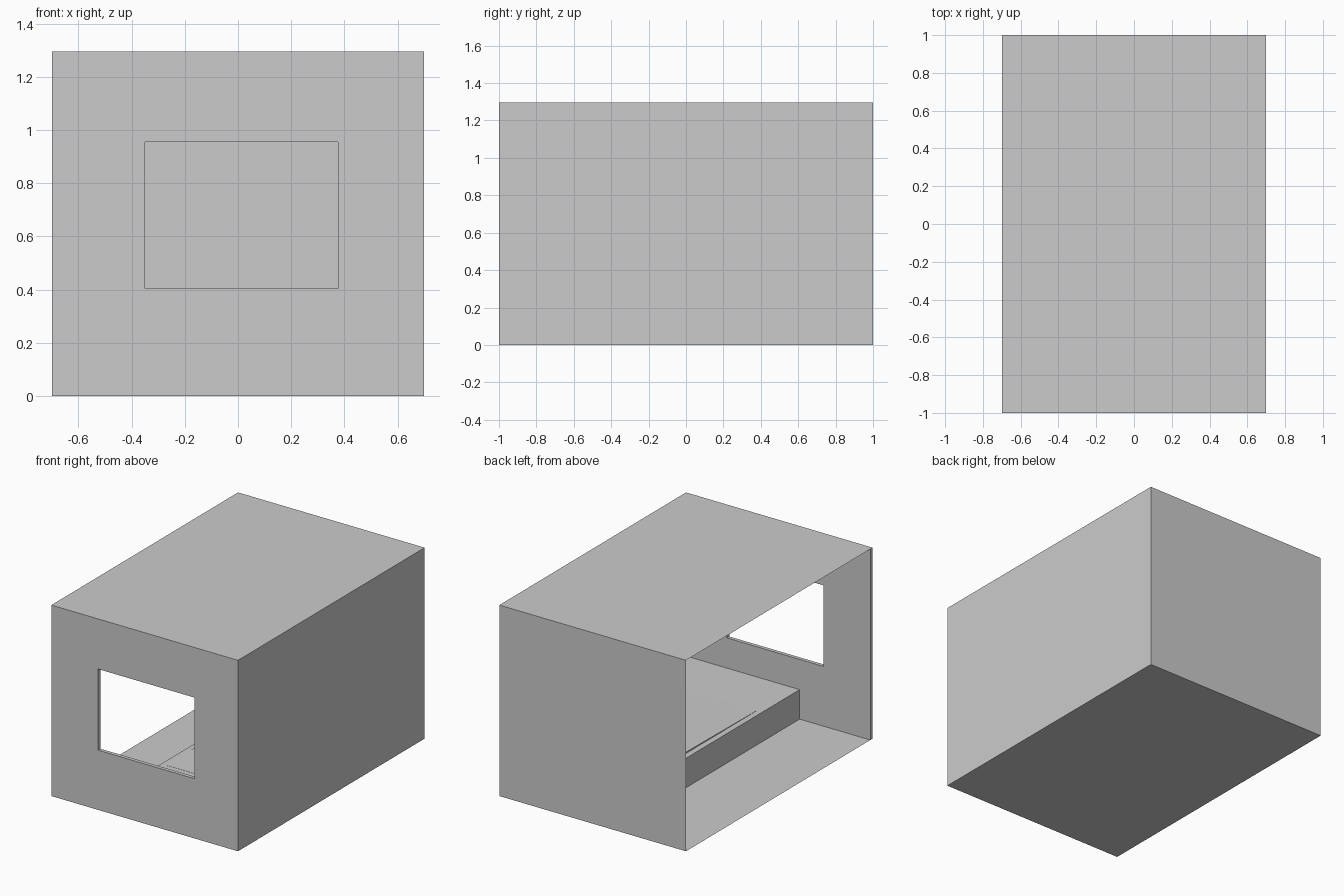
import bpy, bmesh

if "Cube" in bpy.data.objects:
    bpy.data.objects.remove(bpy.data.objects["Cube"])

X, Y, H, T = 0.70, 1.0, 1.295, 0.025   # half width, half length, height, window wall thickness


def mesh_object(name, bm):
    me = bpy.data.meshes.new(name)
    bm.to_mesh(me)
    bm.free()
    ob = bpy.data.objects.new(name, me)
    bpy.context.collection.objects.link(ob)
    return ob


def sheet(name, pts):
    bm = bmesh.new()
    bm.faces.new([bm.verts.new(p) for p in pts])
    return mesh_object(name, bm)


def box(name, lo, hi):
    bm = bmesh.new()
    bmesh.ops.create_cube(bm, size=1)
    for v in bm.verts:
        v.co = [lo[i] if v.co[i] < 0 else hi[i] for i in range(3)]
    return mesh_object(name, bm)


# Single-sheet room shell, open on the left
sheet("floor", [(-X, -Y, 0), (X, -Y, 0), (X, Y, 0), (-X, Y, 0)])
sheet("ceiling", [(-X, -Y, H), (X, -Y, H), (X, Y, H), (-X, Y, H)])
sheet("right_wall", [(X, -Y, 0), (X, Y, 0), (X, Y, H), (X, -Y, H)])
sheet("back_wall", [(X, Y, 0), (-X, Y, 0), (-X, Y, H), (X, Y, H)])

# Front wall with window opening
wall = box("window_wall", (-X, -Y, 0), (X, -Y + T, H))
cutter = box("window_cutter", (-0.35, -1.2, 0.405), (0.375, -0.8, 0.955))
cutter.hide_render = True
cutter.hide_set(True)
cut = wall.modifiers.new("window", "BOOLEAN")
cut.operation = "DIFFERENCE"
cut.solver = "EXACT"
cut.object = cutter

# Low bed in the front right corner
box("bed", (-0.17, -Y + T, 0), (X, 0.26, 0.20))

# Thin cover rising gently from the bed top
cover = box("bed_cover", (-0.13, -0.58, 0.195), (0.66, 0.255, 0.21))
for v in cover.data.vertices:
    if v.co.z > 0.2 and v.co.y < -0.5:
        v.co.z = 0.201
